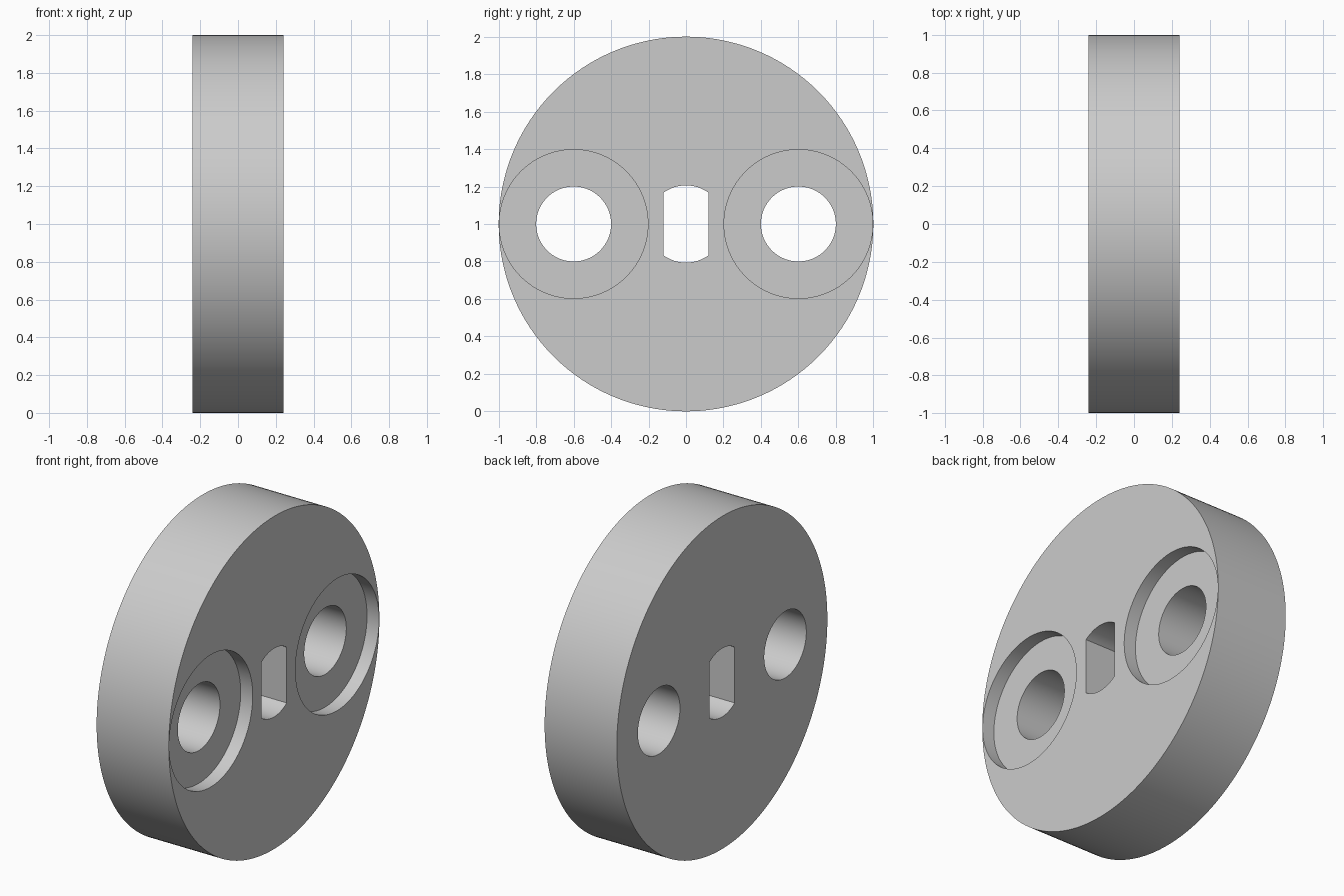
import bpy
import bmesh
from math import radians, pi, cos, sin, asin
from mathutils import Matrix

cube = bpy.data.objects.get("Cube")
if cube:
    bpy.data.objects.remove(cube, do_unlink=True)

HALF = 0.24          # half thickness of the disc
MID = 1.0            # height of the disc axis
BOLT_Y = 0.6         # distance of bolt holes from the axis
BORE_DEPTH = 0.08

grey = bpy.data.materials.new("light_grey")
grey.use_nodes = True
colour = (0.6, 0.6, 0.6, 1)
grey.diffuse_color = colour
grey.node_tree.nodes["Principled BSDF"].inputs["Base Color"].default_value = colour


def circle(radius, count, y=0.0):
    return [(y + radius * cos(2 * pi * i / count), MID + radius * sin(2 * pi * i / count))
            for i in range(count)]


def slot(radius, half_width, steps=16):
    """Round outline with two flat sides."""
    a = asin(half_width / radius)
    arc = [-a + 2 * a * i / steps for i in range(steps + 1)]
    return ([(radius * sin(t), MID + radius * cos(t)) for t in arc]
            + [(-radius * sin(t), MID - radius * cos(t)) for t in arc])


def prism(name, outline, x0, x1):
    """Extrude a y-z outline along x."""
    bm = bmesh.new()
    face = bm.faces.new([bm.verts.new((x0, y, z)) for y, z in outline])
    side = bmesh.ops.extrude_face_region(bm, geom=[face])["geom"]
    moved = [v for v in side if isinstance(v, bmesh.types.BMVert)]
    bmesh.ops.translate(bm, verts=moved, vec=(x1 - x0, 0, 0))
    bmesh.ops.recalc_face_normals(bm, faces=bm.faces)
    mesh = bpy.data.meshes.new(name)
    bm.to_mesh(mesh)
    bm.free()
    mesh.materials.append(grey)
    obj = bpy.data.objects.new(name, mesh)
    bpy.context.collection.objects.link(obj)
    return obj


# Main disc
disc = prism("disc", circle(1.0, 192), -HALF, HALF)

# Central slot, bolt holes and counterbores on the +x face
cutters = [prism("slot_cutter", slot(0.206, 0.12), -1, 1)]
for side in (-1, 1):
    cutters.append(prism("bolt_hole_cutter", circle(0.2, 96, side * BOLT_Y), -1, 1))
    cutters.append(prism("counterbore_cutter", circle(0.397, 128, side * BOLT_Y),
                         HALF - BORE_DEPTH, 1))

bpy.ops.object.select_all(action="DESELECT")
disc.select_set(True)
bpy.context.view_layer.objects.active = disc
for cutter in cutters:
    cutter.hide_render = True
    mod = disc.modifiers.new(cutter.name, "BOOLEAN")
    mod.operation = "DIFFERENCE"
    mod.solver = "EXACT"
    mod.object = cutter
    bpy.ops.object.modifier_apply(modifier=mod.name)
    bpy.data.objects.remove(cutter, do_unlink=True)

bpy.ops.object.shade_smooth_by_angle(angle=radians(30))
